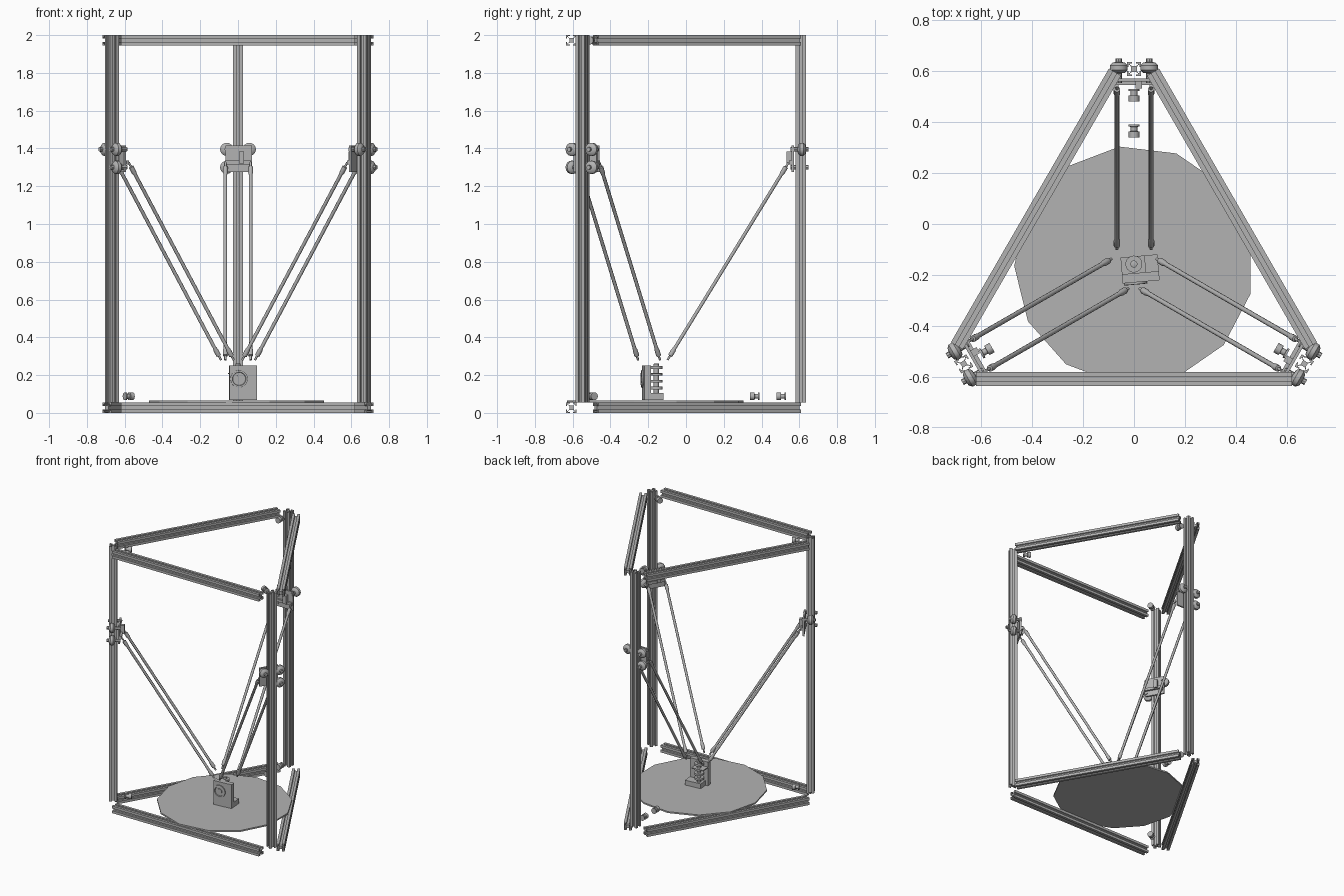
import bpy, bmesh
from math import radians, sin, cos, pi
from mathutils import Vector, Matrix

cube = bpy.data.objects.get("Cube")
if cube:
    bpy.data.objects.remove(cube, do_unlink=True)

grey = bpy.data.materials.new("plain grey")
grey.use_nodes = True
grey.diffuse_color = (0.45, 0.45, 0.45, 1)
grey.node_tree.nodes["Principled BSDF"].inputs["Base Color"].default_value = (0.45, 0.45, 0.45, 1)

CENTRE = Vector((0, -0.163, 0))   # middle of the triangular frame
POST_R = 0.771
BEAM_R = 0.444
W = 0.0275                        # half width of an extrusion
UP = Vector((0, 0, 1))


def finish(name, bm, matrix, smooth=False):
    bmesh.ops.recalc_face_normals(bm, faces=bm.faces)
    mesh = bpy.data.meshes.new(name)
    bm.to_mesh(mesh)
    bm.free()
    mesh.materials.append(grey)
    obj = bpy.data.objects.new(name, mesh)
    bpy.context.collection.objects.link(obj)
    obj.matrix_world = matrix
    if smooth:
        bpy.ops.object.select_all(action='DESELECT')
        obj.select_set(True)
        bpy.context.view_layer.objects.active = obj
        bpy.ops.object.shade_smooth_by_angle(angle=radians(40))
    return obj


def prism(name, points, height, matrix):
    """Outline in x, y pushed up along z."""
    bm = bmesh.new()
    face = bm.faces.new([bm.verts.new((x, y, 0)) for x, y in points])
    top = bmesh.ops.extrude_face_region(bm, geom=[face])["geom"]
    bmesh.ops.translate(bm, vec=(0, 0, height),
                        verts=[v for v in top if isinstance(v, bmesh.types.BMVert)])
    return finish(name, bm, matrix)


def box(name, low, high, matrix):
    (x0, y0, z0), (x1, y1, z1) = low, high
    return prism(name, [(x0, y0), (x1, y0), (x1, y1), (x0, y1)], z1 - z0,
                 matrix @ Matrix.Translation((0, 0, z0)))


def lathe(name, profile, start, direction, matrix=Matrix(), sides=16):
    """Solid of (radius, distance) rings along a direction."""
    bm = bmesh.new()
    rings = [[bm.verts.new((r * cos(2 * pi * i / sides), r * sin(2 * pi * i / sides), z))
              for i in range(sides)] for r, z in profile]
    for a, b in zip(rings, rings[1:]):
        for i in range(sides):
            j = (i + 1) % sides
            bm.faces.new((a[i], a[j], b[j], b[i]))
    bm.faces.new(rings[0])
    bm.faces.new(rings[-1])
    turn = Vector(direction).to_track_quat('Z', 'Y').to_matrix().to_4x4()
    return finish(name, bm, matrix @ Matrix.Translation(start) @ turn, True)


# Slotted extrusion outline: one side repeated four times
SIDE = [(1, -1), (1, -.3), (.8, -.3), (.8, -.6), (.65, -.6), (.4, -.3),
        (.4, .3), (.65, .6), (.8, .6), (.8, .3), (1, .3)]
SLOTTED = []
for q in range(4):
    c, s = (1, 0, -1, 0)[q], (0, 1, 0, -1)[q]
    SLOTTED += [(W * (x * c - y * s), W * (x * s + y * c)) for x, y in SIDE]


def pulley(name, radial, z, matrix):
    profile = [(.021, 0), (.021, .008), (.013, .009), (.013, .026),
               (.021, .027), (.021, .05)]
    lathe(name, profile, (0, radial + .025, z), (0, -1, 0), matrix)


WHEEL = [(.012, -.022), (.024, -.02), (.035, -.009), (.035, .009), (.024, .02), (.012, .022)]

# Three identical towers; each is laid out with local +y pointing outwards
for k, side in enumerate(("back", "right", "left")):
    frame = Matrix.Translation(CENTRE) @ Matrix.Rotation(radians(120 * k), 4, 'Z')

    prism(side + "_post", SLOTTED, 2 - 2 * W,
          frame @ Matrix.Translation((0, POST_R, 2 * W)))

    # Beams opposite each post
    for level, z in (("lower", W), ("upper", 2 - W)):
        lay = Matrix.Translation((-.62, -BEAM_R, z)) @ Matrix.Rotation(pi / 2, 4, 'Y')
        prism(f"{level}_beam_opposite_{side}", SLOTTED, 1.24, frame @ lay)

    # Carriage: plate, belt clamp, and three grooved wheels on bolts
    box(side + "_carriage_plate", (-.065, .722, 1.275), (.075, .734, 1.415), frame)
    box(side + "_belt_clamp", (.005, .695, 1.32), (.032, .722, 1.385), frame)
    box(side + "_rod_mount", (-.07, .708, 1.315), (.07, .722, 1.335), frame)
    for n, (x, z) in enumerate(((-.06, 1.395), (.06, 1.395), (-.06, 1.3))):
        lathe(f"{side}_wheel_{n}", WHEEL, (x, .776, z), (0, 1, 0), frame)
        lathe(f"{side}_wheel_bolt_{n}", [(.012, 0), (.012, .096)],
              (x, .716, z), (0, 1, 0), frame, 8)

    # Pair of parallel arms with joints at both ends
    for n, x in enumerate((-.067, .067)):
        a, b = Vector((x, .706, 1.325)), Vector((x, .065, .28))
        length = (b - a).length
        end = [(.006, 0), (.006, .025), (.013, .027), (.013, .06), (.0095, .075)]
        arm = end + [(r, length - d) for r, d in reversed(end)]
        lathe(f"{side}_arm_{n}", arm, a, b - a, frame, 10)

    pulley(side + "_top_pulley", .668, 1.972, frame)

# Loose lower pulleys
base = Matrix.Translation(CENTRE)
pulley("back_lower_pulley", .668, .088, base)
pulley("inner_lower_pulley", .528, .088, base)
pulley("right_lower_pulley", .668, .088, base @ Matrix.Rotation(radians(120), 4, 'Z'))

# Thirteen-sided print bed
bed = [(.47 * cos(radians(97) + 2 * pi * i / 13), .47 * sin(radians(97) + 2 * pi * i / 13))
       for i in range(13)]
prism("print_bed", bed, .011, base @ Matrix.Translation((0, 0, .055)))

# Tool head, slightly turned
head = base @ Matrix.Rotation(radians(5), 4, 'Z')
box("head_front_plate", (-.05, -.066, .068), (.095, -.03, .25), head)
box("head_foot", (-.03, -.03, .068), (.095, .036, .105), head)
box("head_mount", (-.05, -.03, .205), (.045, .036, .212), head)
lathe("fan_ring", [(.046, 0), (.046, .008), (.036, .009), (.034, .003)],
      (0, -.066, .18), (0, -1, 0), head, 24)
lathe("fan_hub", [(.02, 0), (.02, .008)], (0, -.066, .18), (0, -1, 0), head)
fins = [(.006, .09), (.014, .105)]
for i in range(4):
    z = .125 + i * .036
    fins += [(.014, z), (.033, z), (.033, z + .014), (.014, z + .014)]
fins += [(.014, .26), (.008, .262)]
lathe("hot_end", fins, (0, .006, 0), UP, head, 20)
